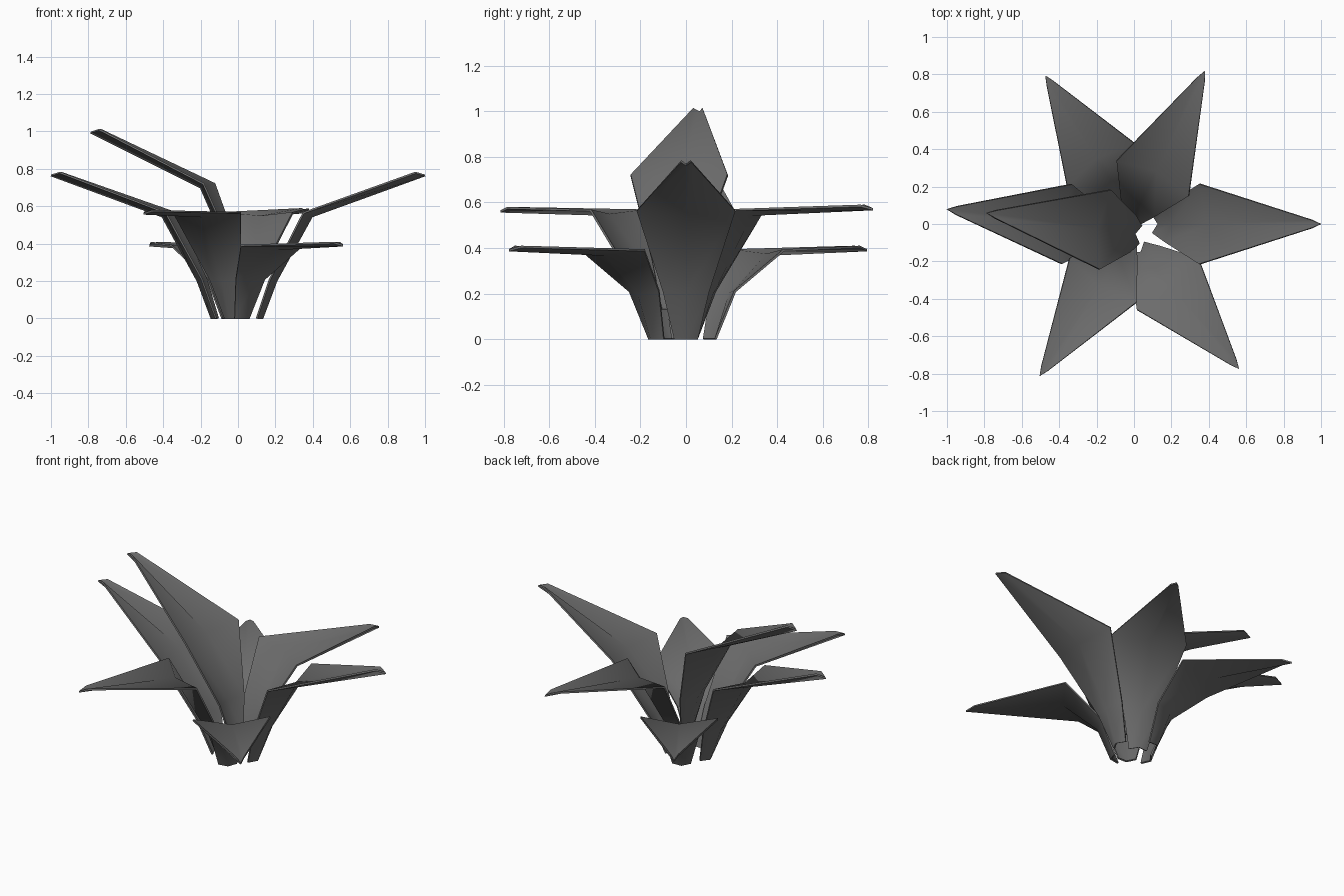
import bpy, bmesh, math
from mathutils import Matrix, Vector

cube = bpy.data.objects.get("Cube")
if cube:
    bpy.data.objects.remove(cube, do_unlink=True)

# One dull grey for every leaf
grey = bpy.data.materials.new("dull_grey")
grey.use_nodes = True
colour = (0.15, 0.15, 0.15, 1)
grey.diffuse_color = colour
grey.node_tree.nodes["Principled BSDF"].inputs["Base Color"].default_value = colour

# Half width and keel offset (outward, down) of base, waist, shoulder and tip
SECTIONS = [(0.05, 0.03, 0.0), (0.10, 0.035, 0.01), (0.215, 0.045, 0.02), (0.022, 0.05, 0.015)]

# Stem profiles from floor to shoulder: (distance behind the shoulder, height)
TALL = [(-0.25, 0.0), (-0.18, 0.21), (0, 0.565)]
LOW = [(-0.25, 0.0), (-0.18, 0.21), (0, 0.39)]
INNER = [(-0.19, 0.13), (-0.15, 0.35), (0, 0.72)]


def leaf(name, shoulder, yaw, stem, reach, tip_height):
    """A folded sheet: narrow stem, wide shoulder, long pointed blade."""
    profile = stem + [(reach - 0.05, tip_height)]
    place = Matrix.Translation((*shoulder, 0)) @ Matrix.Rotation(math.radians(yaw), 4, "Z")
    bm = bmesh.new()
    rings = []
    for (s, z), (w, out, down) in zip(profile, SECTIONS):
        points = [(s, -w, z), (s + out, 0, z - down), (s, w, z)]
        points[1] = (s + out, 0, max(0, z - down))
        rings.append([bm.verts.new(place @ Vector(p)) for p in points])
    for a, b in zip(rings, rings[1:]):
        for i in range(2):
            bm.faces.new((a[i], b[i], b[i + 1], a[i + 1]))
    mesh = bpy.data.meshes.new(name)
    bm.to_mesh(mesh)
    bm.free()
    mesh.materials.append(grey)
    obj = bpy.data.objects.new(name, mesh)
    bpy.context.collection.objects.link(obj)
    thick = obj.modifiers.new("thickness", "SOLIDIFY")
    thick.thickness = 0.01
    thick.offset = 0
    bpy.ops.object.select_all(action="DESELECT")
    obj.select_set(True)
    bpy.context.view_layer.objects.active = obj
    bpy.ops.object.modifier_apply(modifier=thick.name)
    bpy.ops.object.shade_smooth_by_angle(angle=math.radians(65))


# Raised side leaves
leaf("left_leaf", (0.35, 0), 0, TALL, 0.65, 0.78)
leaf("right_leaf", (-0.36, 0), 173, TALL, 0.645, 0.78)
leaf("inner_right_leaf", (-0.155, -0.03), 172, INNER, 0.64, 1.01)

# Level leaves in the upper tier
leaf("upper_back_leaf", (0.10, 0.245), 64, TALL, 0.64, 0.585)
leaf("upper_front_leaf", (-0.165, -0.30), 236.5, TALL, 0.616, 0.575)

# Level leaves in the lower tier
leaf("lower_front_leaf", (0.18, -0.32), 310, LOW, 0.595, 0.405)
leaf("lower_back_leaf", (-0.175, 0.315), 122, LOW, 0.565, 0.405)
